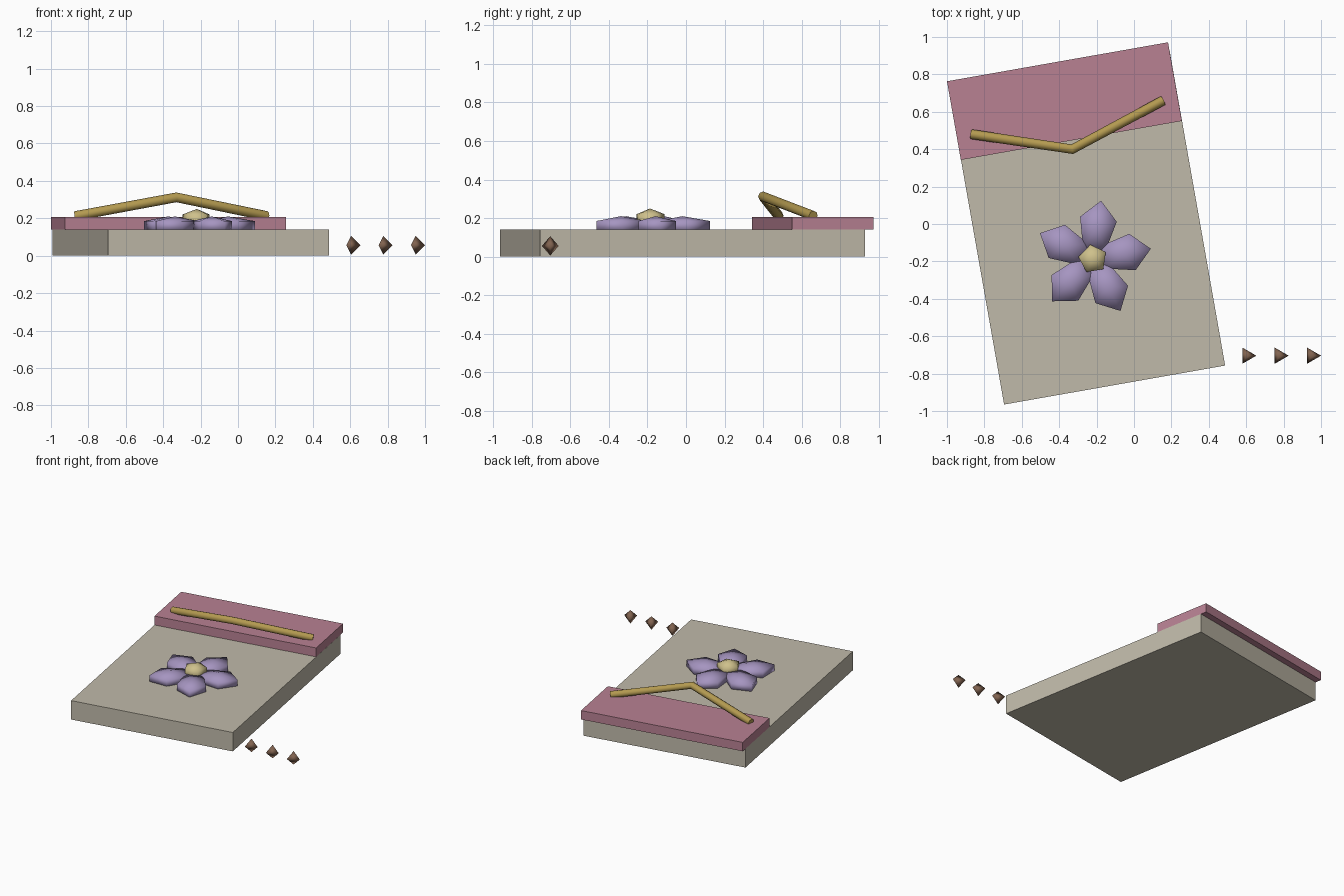
import bpy, bmesh
from math import sin, cos, pi, radians
from mathutils import Matrix, Vector

default = bpy.data.objects.get("Cube")
if default:
    bpy.data.objects.remove(default, do_unlink=True)


def material(name, rgb):
    m = bpy.data.materials.new(name)
    m.use_nodes = True
    m.diffuse_color = (*rgb, 1)
    m.node_tree.nodes["Principled BSDF"].inputs["Base Color"].default_value = (*rgb, 1)
    return m


stone = material("warm_stone", (0.53, 0.49, 0.40))
rose = material("dusty_rose", (0.48, 0.22, 0.29))
lilac = material("lilac", (0.38, 0.30, 0.53))
cream = material("pale_yellow", (0.62, 0.53, 0.26))
gold = material("gold", (0.45, 0.32, 0.08))
brown = material("brown", (0.22, 0.125, 0.08))


def add_object(name, data, mat):
    ob = bpy.data.objects.new(name, data)
    data.materials.append(mat)
    bpy.context.collection.objects.link(ob)
    return ob


def from_bmesh(name, bm, mat, smooth=False):
    bmesh.ops.recalc_face_normals(bm, faces=bm.faces)
    for f in bm.faces:
        f.smooth = smooth
    me = bpy.data.meshes.new(name)
    bm.to_mesh(me)
    bm.free()
    return add_object(name, me, mat)


def slab(name, size, centre, mat):
    bm = bmesh.new()
    bmesh.ops.create_cube(bm, size=1)
    bmesh.ops.scale(bm, vec=size, verts=bm.verts)
    ob = from_bmesh(name, bm, mat)
    ob.location = centre
    ob.rotation_euler.z = TILT
    return ob


def ball(name, sides, rings, radii, offset, centre, turn, mat):
    """Faceted ellipsoid with a corner on +x, pushed out by offset, then turned about z."""
    bm = bmesh.new()
    top, bottom = bm.verts.new((0, 0, 1)), bm.verts.new((0, 0, -1))
    loops = []
    for r in range(1, rings):
        a = pi * r / rings
        loops.append([bm.verts.new((sin(a) * cos(2 * pi * i / sides),
                                    sin(a) * sin(2 * pi * i / sides), cos(a)))
                      for i in range(sides)])
    for i in range(sides):
        j = (i + 1) % sides
        bm.faces.new((top, loops[0][i], loops[0][j]))
        bm.faces.new((bottom, loops[-1][j], loops[-1][i]))
        for up, low in zip(loops, loops[1:]):
            bm.faces.new((up[i], low[i], low[j], up[j]))
    bm.transform(Matrix.Translation((offset, 0, 0)) @ Matrix.Diagonal((*radii, 1)))
    ob = from_bmesh(name, bm, mat, smooth=True)
    ob.location = centre
    ob.rotation_euler.z = turn
    return ob


TILT = radians(10)

# Base board and raised strip along its back edge
slab("base_board", (1.2, 1.71, 0.14), (-0.252, -0.019, 0.07), stone)
slab("back_strip", (1.2, 0.427, 0.066), (-0.372, 0.657, 0.173), rose)

# Flower: five petals round a button
flower = Vector((-0.22, -0.187, 0.16))
for k in range(5):
    ball(f"petal_{k + 1}", 5, 3, (0.167, 0.12, 0.05), 0.17, flower,
         TILT + k * 2 * pi / 5, lilac)
ball("flower_centre", 5, 3, (0.09, 0.09, 0.06), 0, flower + Vector((0, 0, 0.03)),
     radians(28), cream)

# Bent rod leaning over the strip
curve = bpy.data.curves.new("bent_rod", "CURVE")
curve.dimensions = "3D"
curve.bevel_depth = 0.026
curve.bevel_resolution = 2
curve.use_fill_caps = True
path = [(-0.87, 0.48, 0.212), (-0.33, 0.40, 0.312), (0.155, 0.66, 0.212)]
spline = curve.splines.new("POLY")
spline.points.add(len(path) - 1)
for point, co in zip(spline.points, path):
    point.co = (*co, 1)
add_object("bent_rod", curve, gold)

# Row of three small pointed beads beside the board
for k in range(3):
    ball(f"bead_{k + 1}", 3, 2, (0.05, 0.05, 0.05), 0,
         (0.604 + 0.173 * k, -0.704, 0.056), 0, brown)
